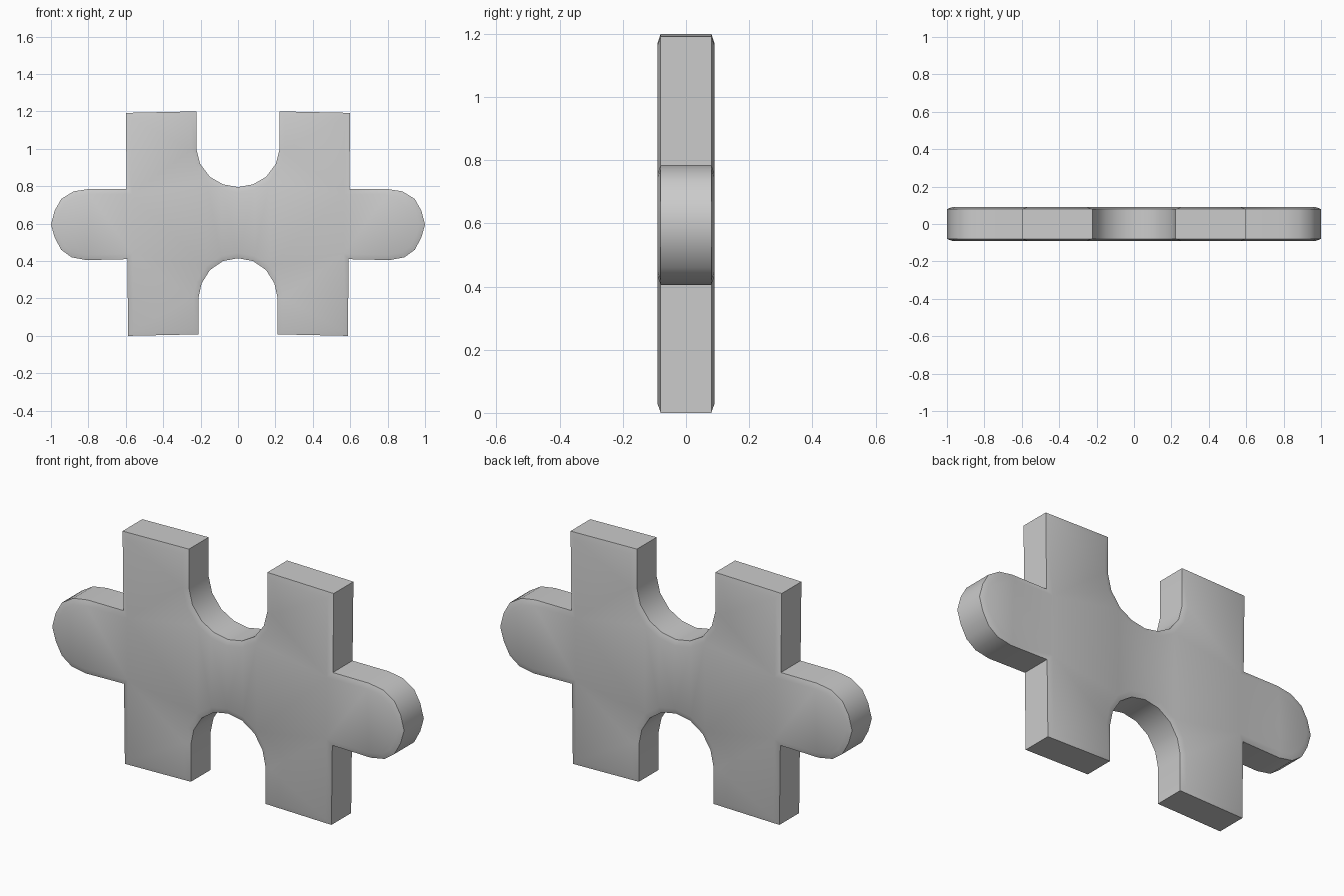
import bpy, bmesh

if "Cube" in bpy.data.objects:
    bpy.data.objects.remove(bpy.data.objects["Cube"])

# Right half of the outline, top centre to bottom centre (x, z)
half = [(0, .795), (.08, .81), (.15, .85), (.203, .92), (.223, 1.0), (.223, 1.2),
        (.6, 1.192), (.595, .785),
        (.8, .785), (.88, .772), (.945, .732), (.98, .67), (1, .595),
        (.98, .525), (.945, .46), (.89, .42), (.81, .405),
        (.592, .41), (.587, 0),
        (.212, .008), (.212, .2), (.195, .28), (.15, .352), (.08, .4), (0, .415)]
outline = half + [(-x, z) for x, z in reversed(half[1:-1])]

# Extruded slab with a shallow chamfer on both broad faces
bm = bmesh.new()
front = [bm.verts.new((x, -.08, z)) for x, z in outline]
face = bm.faces.new(front)
ext = bmesh.ops.extrude_face_region(bm, geom=[face], use_keep_orig=True)
for v in (g for g in ext["geom"] if isinstance(g, bmesh.types.BMVert)):
    v.co.y = .08
bmesh.ops.recalc_face_normals(bm, faces=bm.faces)
caps = [f for f in bm.faces if len(f.verts) > 4]
bmesh.ops.inset_region(bm, faces=caps, thickness=.028, depth=.01,
                       use_even_offset=True, use_boundary=True)
for v in bm.verts:
    if abs(v.co.y) > .081:
        v.co.y = .09 if v.co.y > 0 else -.09
bmesh.ops.triangulate(bm, faces=[f for f in bm.faces if len(f.verts) > 4])

mesh = bpy.data.meshes.new("puzzle_piece")
bm.to_mesh(mesh)
bm.free()
piece = bpy.data.objects.new("puzzle_piece", mesh)
bpy.context.collection.objects.link(piece)
bpy.context.view_layer.objects.active = piece
piece.select_set(True)
bpy.ops.object.shade_smooth_by_angle(angle=.6)
